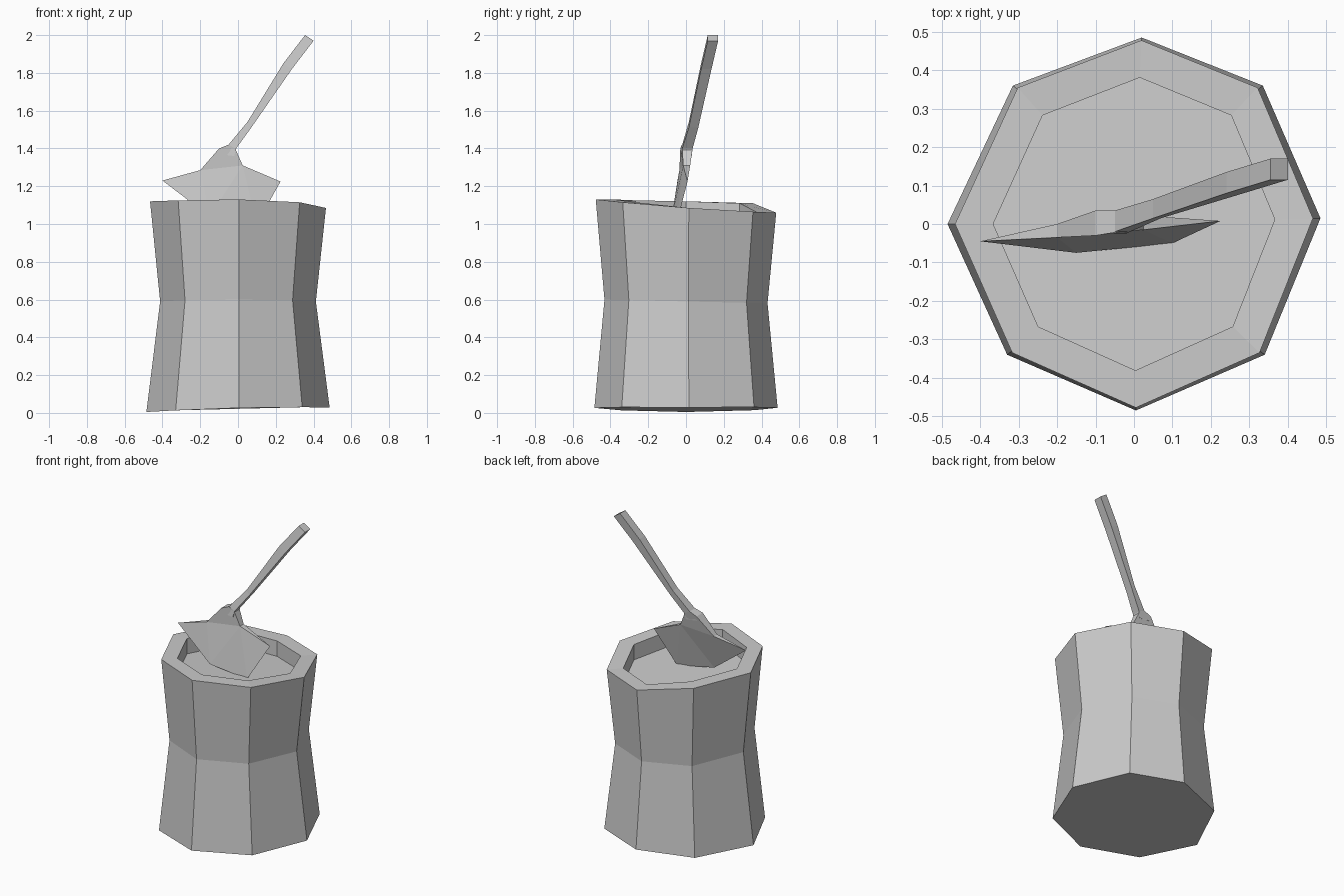
import bpy
import bmesh

if "Cube" in bpy.data.objects:
    bpy.data.objects.remove(bpy.data.objects["Cube"], do_unlink=True)

grey = bpy.data.materials.new("plain grey")
grey.use_nodes = True
colour = (0.6, 0.6, 0.6, 1)
grey.diffuse_color = colour
grey.node_tree.nodes["Principled BSDF"].inputs["Base Color"].default_value = colour


def finish(name, bm):
    bmesh.ops.recalc_face_normals(bm, faces=bm.faces)
    mesh = bpy.data.meshes.new(name)
    bm.to_mesh(mesh)
    bm.free()
    mesh.materials.append(grey)
    obj = bpy.data.objects.new(name, mesh)
    bpy.context.collection.objects.link(obj)
    return obj


def loft(name, rings):
    """Skin a stack of equal rings and cap both ends."""
    bm = bmesh.new()
    rows = [[bm.verts.new(p) for p in ring] for ring in rings]
    n = len(rows[0])
    for low, high in zip(rows, rows[1:]):
        for i in range(n):
            j = (i + 1) % n
            bm.faces.new((low[i], low[j], high[j], high[i]))
    bm.faces.new(rows[0])
    bm.faces.new(rows[-1])
    return finish(name, bm)


# Stump: uneven octagon, pinched waist, sloping top with a recessed centre
outline = [(.485, .015), (.335, .36), (.02, .485), (-.315, .36),
           (-.485, 0), (-.33, -.34), (.005, -.485), (.34, -.34)]
top_z = [1.085, 1.065, 1.06, 1.11, 1.12, 1.125, 1.13, 1.115]


def stump_ring(sx, sy, heights):
    return [(x * sx, y * sy, z) for (x, y), z in zip(outline, heights)]


loft("stump", [
    stump_ring(1, 1, [.017 + x * .025 + y * y * .04 for x, y in outline]),
    stump_ring(.85, .89, [.59 - y * .02 for x, y in outline]),
    stump_ring(.96, .985, top_z),
    stump_ring(.755, .785, top_z),
    stump_ring(.755, .785, [z - .1 for z in top_z]),
])

# Axe handle: crooked square bar; each station is left x, z, right x, z, near y, far y
stations = [
    (-.10, 1.37, -.02, 1.36, -.025, .03),
    (-.05, 1.42, -.01, 1.40, -.02, .035),
    (.05, 1.54, .07, 1.51, .015, .065),
    (.24, 1.85, .285, 1.82, .08, .135),
    (.355, 2.0, .40, 1.97, .115, .17),
]
loft("axe_handle", [[(xl, a, zl), (xr, a, zr), (xr, b, zr), (xl, b, zl)]
                    for xl, zl, xr, zr, a, b in stations])

# Axe head: thick neck and shoulders narrowing to a sharp flared edge
bm = bmesh.new()
tip_l, low_l, low_r, tip_r = [bm.verts.new(p) for p in (
    (-.4, -.045, 1.23), (-.15, -.075, 1.04), (.1, -.05, 1.0), (.225, .008, 1.225))]
body = [(-.2, 1.285, -.035, 0), (-.1, 1.4, -.03, .035),
        (-.05, 1.42, -.022, .035), (-.015, 1.4, -.02, .035), (.025, 1.31, -.015, .022)]
front = [bm.verts.new((x, a, z)) for x, z, a, b in body]
back = [bm.verts.new((x, b, z)) for x, z, a, b in body]
for side in (front, back):
    bm.faces.new((tip_l, low_l, side[0]))
    bm.faces.new((low_l, side[4], side[0]))
    bm.faces.new((low_l, low_r, side[4]))
    bm.faces.new((low_r, tip_r, side[4]))
    bm.faces.new(side)
for i in range(4):
    bm.faces.new((front[i], front[i + 1], back[i + 1], back[i]))
bm.faces.new((tip_l, front[0], back[0]))
bm.faces.new((tip_r, front[4], back[4]))
finish("axe_head", bm)
